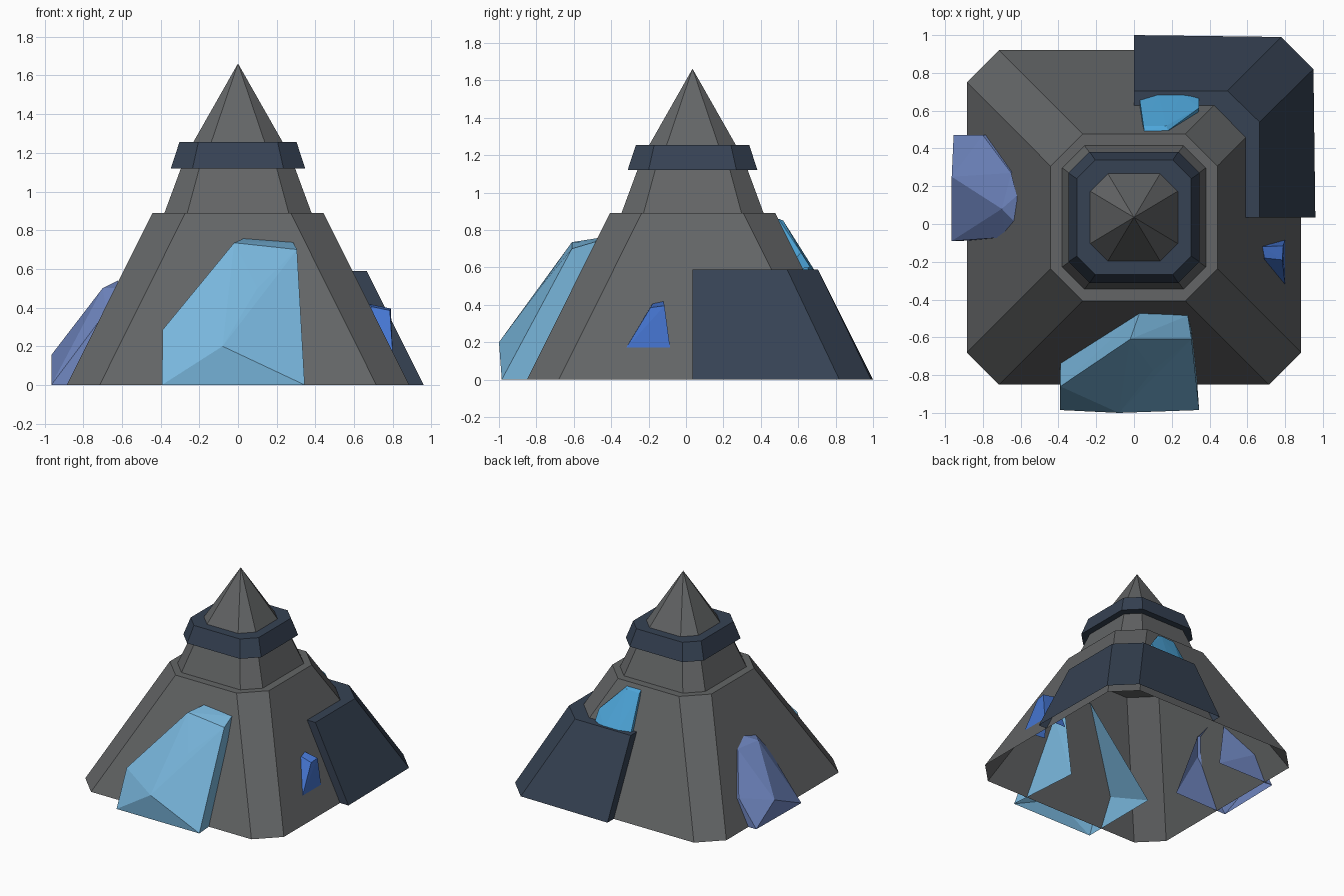
import bpy, bmesh
from mathutils import Vector

if "Cube" in bpy.data.objects:
    bpy.data.objects.remove(bpy.data.objects["Cube"])

CY = 0.035  # the tower axis sits slightly behind the origin


def material(name, rgb):
    m = bpy.data.materials.new(name)
    m.diffuse_color = (*rgb, 1)
    m.use_nodes = True
    m.node_tree.nodes["Principled BSDF"].inputs["Base Color"].default_value = m.diffuse_color
    return m


grey = material("stone grey", (0.125, 0.13, 0.133))
navy = material("dark navy", (0.037, 0.055, 0.088))
pale = material("pale blue", (0.19, 0.47, 0.72))
slate = material("slate blue", (0.16, 0.24, 0.53))
royal = material("royal blue", (0.06, 0.18, 0.64))
sky = material("sky blue", (0.075, 0.38, 0.70))


def finish(bm, name, mat):
    me = bpy.data.meshes.new(name)
    bm.to_mesh(me)
    bm.free()
    me.materials.append(mat)
    ob = bpy.data.objects.new(name, me)
    bpy.context.collection.objects.link(ob)
    return ob


def octagon(bm, half, corner, z):
    """Square with cut corners, counter-clockwise seen from above."""
    h, c = half, corner
    pts = [(h, -c), (h, c), (c, h), (-c, h), (-h, c), (-h, -c), (-c, -h), (c, -h)]
    return [bm.verts.new((x, y + CY, z)) for x, y in pts]


def tier(name, mat, rings, cap=False):
    """Stack of octagon rings (half width, corner, height)."""
    bm = bmesh.new()
    loops = [octagon(bm, *r) for r in rings]
    for a, b in zip(loops, loops[1:]):
        for i in range(8):
            j = (i + 1) % 8
            bm.faces.new((a[i], a[j], b[j], b[i]))
    if cap:
        bm.faces.new(loops[-1])
    bmesh.ops.remove_doubles(bm, verts=bm.verts, dist=1e-5)
    return finish(bm, name, mat)


# Tower tiers, collar and pointed roof
tier("lower_slope", grey, [(0.885, 0.715, 0), (0.442, 0.272, 0.89)], cap=True)
tier("upper_slope", grey, [(0.38, 0.262, 0.89), (0.295, 0.20, 1.12)])
tier("collar", navy, [(0.27, 0.18, 1.12), (0.347, 0.235, 1.12),
                      (0.303, 0.205, 1.255), (0.232, 0.138, 1.255)])
tier("peak", grey, [(0.234, 0.14, 1.25), (0, 0, 1.662)])

# Thick plate wrapped round the back right corner
bm = bmesh.new()


def path(pts, z):
    return [bm.verts.new((x, y, z)) for x, y in pts]


low = path([(0.96, CY), (0.95, 0.82), (0.78, 0.99), (0, 1.0)], 0)
top = path([(0.665, CY), (0.665, 0.54), (0.495, 0.705), (0, 0.705)], 0.59)
inner = path([(0.59, CY), (0.59, 0.46), (0.425, 0.627), (0, 0.627)], 0.59)
root = path([(0.885, CY), (0.885, 0.75), (0.715, 0.92), (0, 0.92)], 0)
for a, b in ((low, top), (top, inner)):
    for i in range(3):
        bm.faces.new((a[i], a[i + 1], b[i + 1], b[i]))
bm.faces.new((root[0], low[0], top[0], inner[0]))
bm.faces.new((low[3], root[3], inner[3], top[3]))
bmesh.ops.delete(bm, geom=[v for v in bm.verts if not v.link_faces], context='VERTS')
finish(bm, "corner_plate", navy)


def shard(name, mat, outward, pts):
    """Faceted crystal, left open underneath and on the side inside the wall."""
    bm = bmesh.new()
    for p in pts:
        bm.verts.new(p)
    hull = bmesh.ops.convex_hull(bm, input=bm.verts)
    loose = [v for v in hull["geom_interior"] if isinstance(v, bmesh.types.BMVert)]
    bmesh.ops.delete(bm, geom=loose, context='VERTS')
    bmesh.ops.recalc_face_normals(bm, faces=bm.faces)
    bm.normal_update()
    out = Vector(outward)
    hidden = [f for f in bm.faces if f.normal.z < -0.8 or f.normal.dot(out) < -0.6]
    bmesh.ops.delete(bm, geom=hidden, context='FACES')
    finish(bm, name, mat)


# Crystals growing out of each side
shard("front_crystal", pale, (0, -1, 0), [
    (-0.393, -0.985, 0), (0.345, -0.985, 0), (-0.08, -1.0, 0.20), (-0.39, -0.86, 0.285),
    (0.10, -0.775, 0.5), (-0.02, -0.61, 0.735), (0.305, -0.61, 0.70),
    (0.03, -0.47, 0.757), (0.285, -0.485, 0.737), (-0.39, -0.30, 0), (0.30, -0.37, 0)])
shard("left_crystal", slate, (-1, 0, 0), [
    (-0.965, -0.09, 0), (-0.955, 0.47, 0), (-0.965, 0.25, 0.155), (-0.80, 0.47, 0.21),
    (-0.70, 0.08, 0.50), (-0.62, 0.15, 0.54), (-0.65, 0.27, 0.49), (-0.62, 0.0, 0.50),
    (-0.68, -0.07, 0.38), (-0.48, -0.08, 0), (-0.44, 0.47, 0)])
shard("right_crystal", royal, (1, 0, 0), [
    (0.80, -0.085, 0.17), (0.80, -0.325, 0.162), (0.79, -0.115, 0.395),
    (0.785, -0.19, 0.385), (0.68, -0.12, 0.418), (0.69, -0.18, 0.405),
    (0.62, -0.30, 0.162), (0.60, -0.085, 0.17)])
shard("back_crystal", sky, (0, 1, 0), [
    (0.03, 0.66, 0.58), (0.13, 0.69, 0.58), (0.25, 0.69, 0.58), (0.345, 0.665, 0.60),
    (0.345, 0.615, 0.68), (0.05, 0.52, 0.845), (0.17, 0.52, 0.85),
    (0.055, 0.49, 0.86), (0.18, 0.495, 0.86), (0.03, 0.52, 0.58), (0.33, 0.52, 0.58)])
